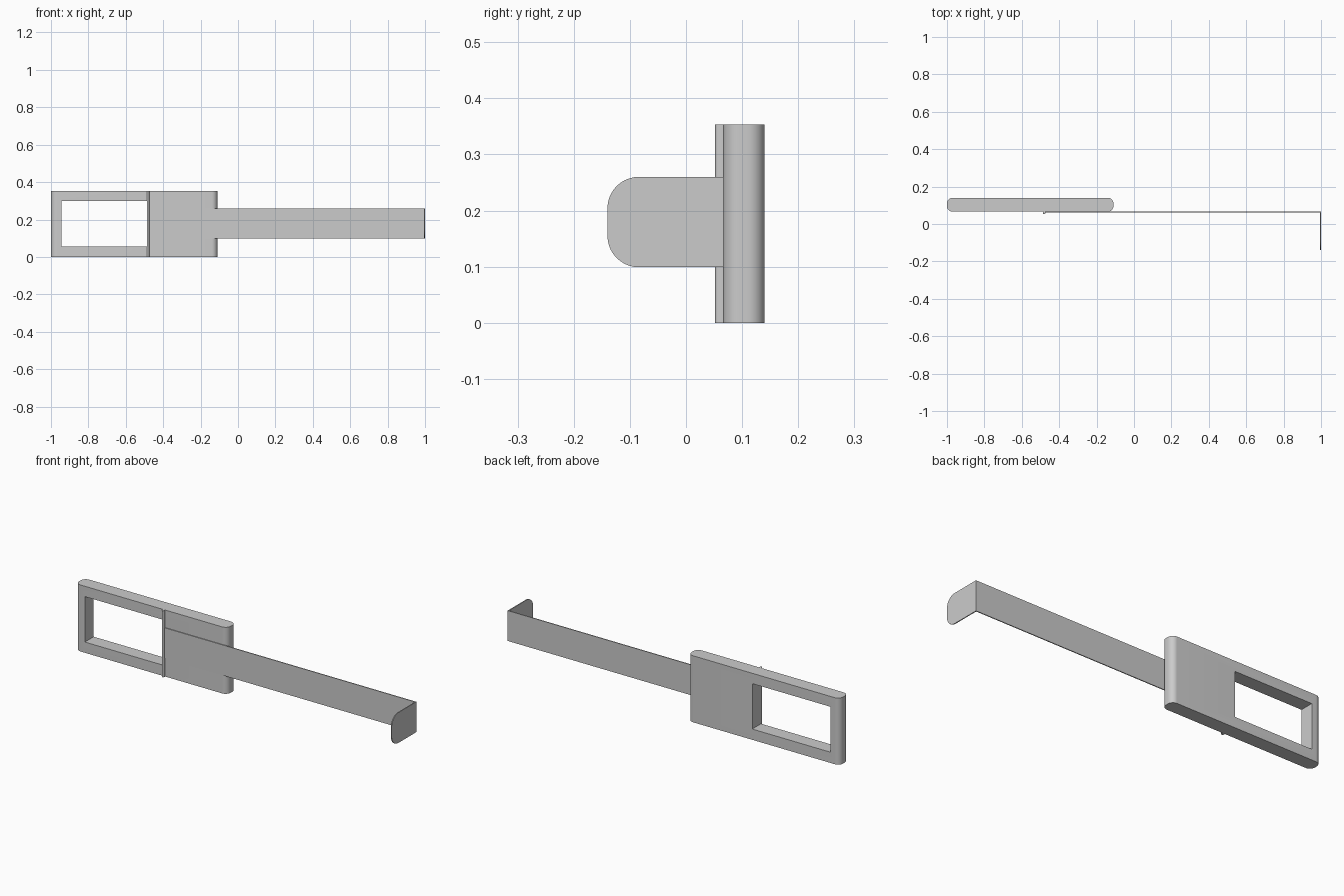
import bpy, bmesh, math
from mathutils import Vector

cube = bpy.data.objects.get("Cube")
if cube:
    bpy.data.objects.remove(cube, do_unlink=True)

grey = bpy.data.materials.new("plain grey")
grey.use_nodes = True
COLOUR = (0.6, 0.6, 0.6, 1)
grey.diffuse_color = COLOUR
grey.node_tree.nodes["Principled BSDF"].inputs["Base Color"].default_value = COLOUR

HEIGHT = 0.353


def arc(cx, cy, r, start, end, steps=10):
    """Points on an arc, angles in degrees."""
    angles = [math.radians(start + (end - start) * i / steps) for i in range(steps + 1)]
    return [(cx + r * math.cos(a), cy + r * math.sin(a)) for a in angles]


def prism(name, outline, place, offset):
    """Extrude a closed 2D outline; place maps its points into space."""
    bm = bmesh.new()
    face = bm.faces.new([bm.verts.new(place(u, v)) for u, v in outline])
    extruded = bmesh.ops.extrude_face_region(bm, geom=[face])["geom"]
    verts = [g for g in extruded if isinstance(g, bmesh.types.BMVert)]
    bmesh.ops.translate(bm, verts=verts, vec=Vector(offset))
    bmesh.ops.recalc_face_normals(bm, faces=bm.faces)
    mesh = bpy.data.meshes.new(name)
    bm.to_mesh(mesh)
    bm.free()
    mesh.materials.append(grey)
    obj = bpy.data.objects.new(name, mesh)
    bpy.context.collection.objects.link(obj)
    return obj


def upright(u, v):
    return (u, v, 0)


def box(name, x0, x1, y0, y1, z0, z1):
    return prism(name, [(x0, y0), (x1, y0), (x1, y1), (x0, y1)],
                 lambda u, v: (u, v, z0), (0, 0, z1 - z0))


def smooth(obj):
    bpy.ops.object.select_all(action="DESELECT")
    obj.select_set(True)
    bpy.context.view_layer.objects.active = obj
    bpy.ops.object.shade_smooth_by_angle(angle=math.radians(30))


# Handle body with rounded upright ends
X0, X1, Y0, Y1, R = -1.0, -0.11, 0.066, 0.14, 0.03
body_outline = (arc(X0 + R, Y0 + R, R, 180, 270) + arc(X1 - R, Y0 + R, R, 270, 360)
                + arc(X1 - R, Y1 - R, R, 0, 90) + arc(X0 + R, Y1 - R, R, 90, 180))
body = prism("handle_body", body_outline, upright, (0, 0, HEIGHT))

# Window through the handle
cutter = box("window_cutter", -0.945, -0.487, 0, 0.2, 0.057, 0.298)
cutter.hide_render = True
cutter.hide_viewport = True
cut = body.modifiers.new("window", "BOOLEAN")
cut.operation = "DIFFERENCE"
cut.solver = "EXACT"
cut.object = cutter
smooth(body)

# Thin rib beside the window
rib = prism("rib", [(-0.487, 0.067), (-0.487, 0.058)]
            + arc(-0.4805, 0.0585, 0.0065, 180, 360, 8) + [(-0.474, 0.067)],
            upright, (0, 0, HEIGHT))
smooth(rib)

# Long flat blade, bent forward at its far end
Z0, Z1, T = 0.099, 0.26, 0.005
blade = box("blade", -0.48, 1.0, 0.062, 0.062 + T, Z0, Z1)

# End tab with rounded front corners
TR = 0.056
tab_outline = ([(0.067, Z0), (0.067, Z1)]
               + arc(-0.14 + TR, Z1 - TR, TR, 90, 180)
               + arc(-0.14 + TR, Z0 + TR, TR, 180, 270))
tab = prism("end_tab", tab_outline, lambda u, v: (1 - T, u, v), (T, 0, 0))
smooth(tab)
